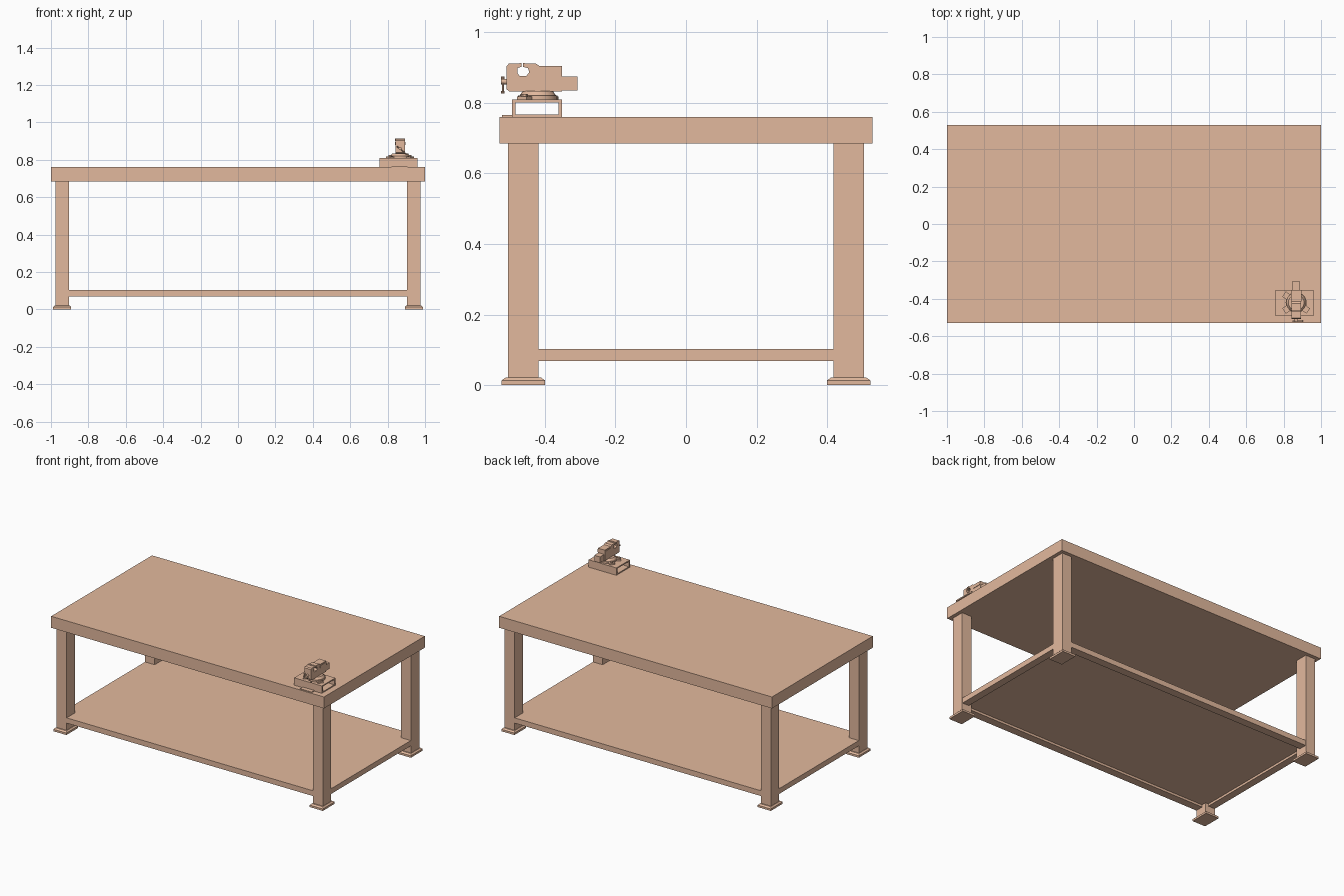
import bpy, bmesh, math
from mathutils import Vector

cube = bpy.data.objects.get("Cube")
if cube:
    bpy.data.objects.remove(cube, do_unlink=True)

clay = bpy.data.materials.new("warm_tan")
clay.use_nodes = True
TAN = (0.765, 0.485, 0.34, 1)
clay.diffuse_color = TAN
clay.node_tree.nodes["Principled BSDF"].inputs["Base Color"].default_value = TAN


def finish(name, bm):
    bmesh.ops.recalc_face_normals(bm, faces=bm.faces)
    mesh = bpy.data.meshes.new(name)
    bm.to_mesh(mesh)
    bm.free()
    mesh.materials.append(clay)
    obj = bpy.data.objects.new(name, mesh)
    bpy.context.collection.objects.link(obj)
    return obj


def box(name, xs, ys, zs, taper=1.0):
    """Box between limits; taper scales the upper face about its centre."""
    bm = bmesh.new()
    bmesh.ops.create_cube(bm, size=1)
    for v in bm.verts:
        k = taper if v.co.z > 0 else 1
        v.co = Vector((sum(xs) / 2 + v.co.x * k * (xs[1] - xs[0]),
                       sum(ys) / 2 + v.co.y * k * (ys[1] - ys[0]),
                       sum(zs) / 2 + v.co.z * (zs[1] - zs[0])))
    return finish(name, bm)


def extrude_profile(name, points, x, width):
    """Side outline of (y, z) points given thickness along x."""
    bm = bmesh.new()
    face = bm.faces.new([bm.verts.new((x - width / 2, y, z)) for y, z in points])
    ext = bmesh.ops.extrude_face_region(bm, geom=[face])
    moved = [g for g in ext["geom"] if isinstance(g, bmesh.types.BMVert)]
    bmesh.ops.translate(bm, verts=moved, vec=(width, 0, 0))
    return finish(name, bm)


def rod(name, a, b, r1, r2=None, sides=16):
    a, b = Vector(a), Vector(b)
    bm = bmesh.new()
    bmesh.ops.create_cone(bm, cap_ends=True, segments=sides, radius1=r1,
                          radius2=r1 if r2 is None else r2, depth=(b - a).length)
    obj = finish(name, bm)
    obj.rotation_mode = 'QUATERNION'
    obj.rotation_quaternion = (b - a).to_track_quat('Z', 'Y')
    obj.location = (a + b) / 2
    return obj


# Bench top
box("bench_top", (-1, 1), (-0.528, 0.528), (0.684, 0.76))

# Legs and stepped feet
for sx, side in ((-1, "right"), (1, "left")):
    for sy, end in ((-1, "front"), (1, "back")):
        cx, cy = sx * 0.94, sy * 0.461
        tag = f"{end}_{side}"
        box("leg_" + tag, (cx - 0.036, cx + 0.036), (cy - 0.043, cy + 0.043), (0.021, 0.684))
        box("foot_plate_" + tag, (cx - 0.048, cx + 0.048), (cy - 0.062, cy + 0.062), (0, 0.013))
        box("foot_slope_" + tag, (cx - 0.048, cx + 0.048), (cy - 0.062, cy + 0.062),
            (0.013, 0.021), 0.82)

# Lower shelf board set into a frame of rails, recessed underneath
box("shelf", (-0.935, 0.935), (-0.46, 0.46), (0.083, 0.103))
for s, a, b in ((-1, "front", "right"), (1, "back", "left")):
    ys = sorted((s * 0.45, s * 0.503))
    xs = sorted((s * 0.925, s * 0.974))
    box("rail_" + a, (-0.905, 0.905), ys, (0.068, 0.103))
    box("rail_" + b, xs, (-0.42, 0.42), (0.068, 0.103))

# Vise riser: square tube open along x, with a small front tab
VX, VY = 0.867, -0.42
X0, X1 = 0.757, 0.96
box("riser_bottom", (X0, X1), (-0.493, -0.352), (0.76, 0.767))
box("riser_top", (X0, X1), (-0.493, -0.352), (0.801, 0.809))
box("riser_front", (X0, X1), (-0.493, -0.483), (0.767, 0.801))
box("riser_back", (X0, X1), (-0.362, -0.352), (0.767, 0.801))
box("riser_tab", (0.82, 0.905), (-0.522, -0.493), (0.76, 0.765))

# Swivel base with lugs and clamp nuts
rod("swivel_plate", (VX, VY, 0.809), (VX, VY, 0.82), 0.056, sides=24)
rod("swivel_cone", (VX, VY, 0.82), (VX, VY, 0.834), 0.052, 0.042, sides=24)
for i, deg in enumerate((-35, 145, 215)):
    a = math.radians(deg)
    lug = box(f"swivel_lug_{i}", (0.035, 0.079), (-0.017, 0.017), (0.809, 0.818))
    lug.location = (VX, VY, 0)
    lug.rotation_euler.z = a
    px, py = VX + 0.066 * math.cos(a), VY + 0.066 * math.sin(a)
    rod(f"lug_bolt_{i}", (px, py, 0.818), (px, py, 0.825), 0.009, sides=6)

# Vise body, slide and jaws
extrude_profile("fixed_jaw", [
    (-0.452, 0.832), (-0.352, 0.832), (-0.352, 0.904),
    (-0.415, 0.904), (-0.425, 0.911), (-0.462, 0.911), (-0.462, 0.902),
    (-0.448, 0.898), (-0.444, 0.887), (-0.452, 0.876)], VX, 0.05)
box("fixed_jaw_side_ridge", (VX - 0.028, VX + 0.028), (-0.415, -0.352), (0.879, 0.896))
box("slide_bar", (VX - 0.021, VX + 0.021), (-0.5, -0.308), (0.835, 0.875))
extrude_profile("moving_jaw", [
    (-0.508, 0.838), (-0.500, 0.832), (-0.452, 0.832), (-0.452, 0.876),
    (-0.471, 0.876), (-0.478, 0.884), (-0.478, 0.898), (-0.466, 0.902),
    (-0.466, 0.911), (-0.502, 0.911), (-0.508, 0.904)], VX, 0.05)
for name, y in (("moving", -0.469), ("fixed", -0.459)):
    box(name + "_jaw_plate", (VX - 0.027, VX + 0.027), (y - 0.003, y + 0.003), (0.901, 0.913))

# Screw and handle
rod("vise_screw", (VX, -0.505, 0.86), (VX, -0.524, 0.86), 0.008)
H0, H1 = (VX - 0.016, -0.519, 0.87), (VX + 0.034, -0.519, 0.83)
rod("handle_bar", H0, H1, 0.003, sides=10)
for i, p in enumerate((H0, H1)):
    rod(f"handle_knob_{i}", (p[0], p[1], p[2] - 0.004), (p[0], p[1], p[2] + 0.004), 0.005, sides=10)

# Smooth only the round parts
bpy.ops.object.select_all(action='DESELECT')
for obj in bpy.context.collection.objects:
    if obj.name.startswith(("swivel_plate", "swivel_cone", "vise_screw", "handle")):
        obj.select_set(True)
        bpy.context.view_layer.objects.active = obj
bpy.ops.object.shade_smooth_by_angle(angle=math.radians(30))
